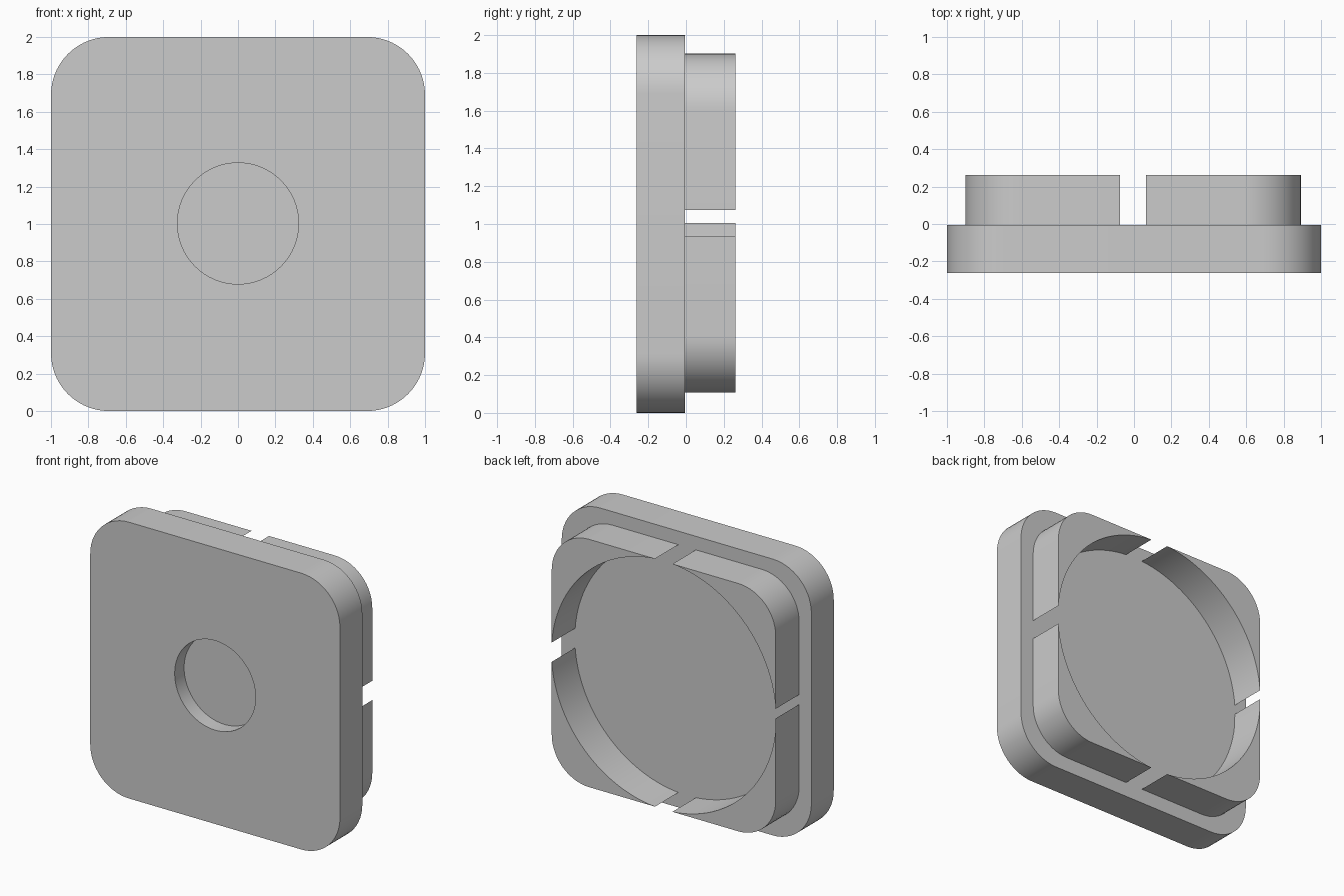
import bpy
import bmesh
from math import sin, cos, pi, atan2

cube = bpy.data.objects.get("Cube")
if cube:
    bpy.data.objects.remove(cube, do_unlink=True)

grey = bpy.data.materials.new("plain grey")
grey.use_nodes = True
grey.diffuse_color = (0.6, 0.6, 0.6, 1)
grey.node_tree.nodes["Principled BSDF"].inputs["Base Color"].default_value = (0.6, 0.6, 0.6, 1)

FRONT, SEAM, BACK = -0.262, -0.006, 0.262
RIM_X, RIM_Z = -0.005, 1.005      # centre of the raised rim
HALF, BORE, GAP = 0.897, 0.8997, 0.07


def arc(cx, cz, r, a0, a1, steps):
    """Points along an arc in the x-z plane."""
    angles = [a0 + (a1 - a0) * i / steps for i in range(steps + 1)]
    return [(cx + r * cos(a), cz + r * sin(a)) for a in angles]


def extrude_profile(name, points, y0, y1):
    """Solid made by pushing an x-z outline from y0 to y1."""
    bm = bmesh.new()
    face = bm.faces.new([bm.verts.new((x, y0, z)) for x, z in points])
    side = bmesh.ops.extrude_face_region(bm, geom=[face])["geom"]
    moved = [v for v in side if isinstance(v, bmesh.types.BMVert)]
    bmesh.ops.translate(bm, verts=moved, vec=(0, y1 - y0, 0))
    bmesh.ops.recalc_face_normals(bm, faces=bm.faces)
    mesh = bpy.data.meshes.new(name)
    bm.to_mesh(mesh)
    bm.free()
    mesh.materials.append(grey)
    obj = bpy.data.objects.new(name, mesh)
    bpy.context.collection.objects.link(obj)
    return obj


def shade(obj):
    bpy.ops.object.select_all(action="DESELECT")
    obj.select_set(True)
    bpy.context.view_layer.objects.active = obj
    bpy.ops.object.shade_smooth_by_angle()


# Rounded square plate
outline = []
for i, (sx, sz) in enumerate([(1, 1), (-1, 1), (-1, -1), (1, -1)]):
    outline += arc(0.69 * sx, 1 + 0.69 * sz, 0.31, i * pi / 2, (i + 1) * pi / 2, 14)
plate = extrude_profile("plate", outline, FRONT, SEAM)

# Shallow round recess in the front of the plate
cutter = extrude_profile("recess_cutter", arc(0, 1.003, 0.324, 0, 2 * pi, 64)[:-1],
                         FRONT - 0.1, FRONT + 0.108)
cutter.hide_render = True
cutter.hide_set(True)
cut = plate.modifiers.new("recess", "BOOLEAN")
cut.operation = "DIFFERENCE"
cut.solver = "EXACT"
cut.object = cutter
bpy.context.view_layer.objects.active = plate
bpy.ops.object.modifier_apply(modifier=cut.name)
shade(plate)


# Four corner blocks: rounded outside, round bore inside, tapering to thin tips
def corner_block(name, sx, sz, side_tip):
    r = 0.3
    outer = [(GAP, HALF)] + arc(HALF - r, HALF - r, r, pi / 2, 0, 14) + [(HALF, side_tip)]
    inner = arc(0, 0, BORE, atan2(side_tip, HALF), atan2(HALF, GAP), 28)[1:-1]
    limit = HALF - 0.001
    inner = [(min(x, limit), min(z, limit)) for x, z in inner]
    points = [(RIM_X + sx * x, RIM_Z + sz * z) for x, z in outer + inner]
    shade(extrude_profile(name, points, SEAM, BACK))


corner_block("upper_left_block", 1, 1, GAP)
corner_block("upper_right_block", -1, 1, GAP)
corner_block("lower_left_block", 1, -1, GAP)
corner_block("lower_right_block", -1, -1, 0)   # reaches further up its side
